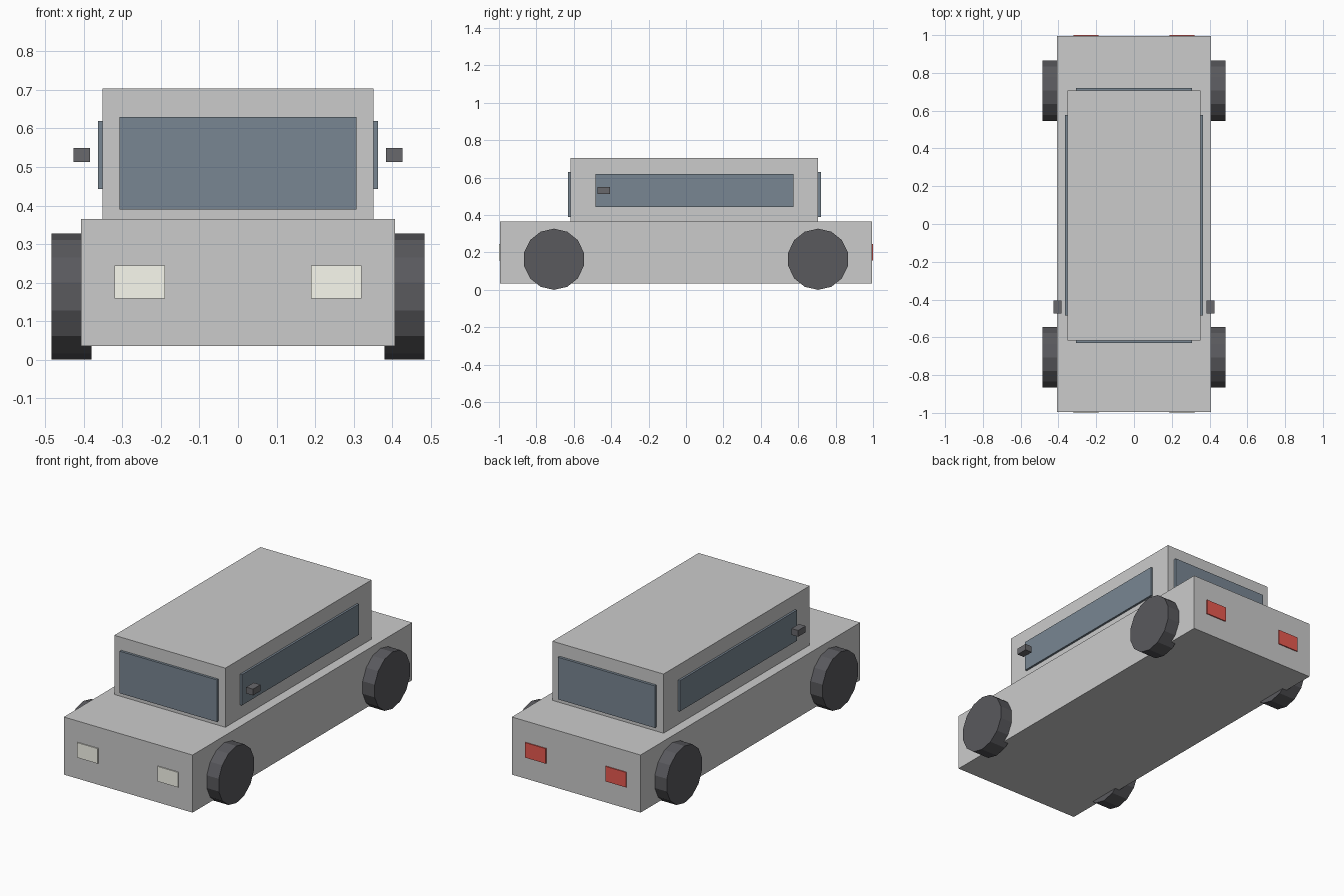
import bpy
import math

if "Cube" in bpy.data.objects:
    bpy.data.objects.remove(bpy.data.objects["Cube"])


def material(name, rgb):
    mat = bpy.data.materials.new(name)
    mat.diffuse_color = (*rgb, 1)
    mat.use_nodes = True
    mat.node_tree.nodes["Principled BSDF"].inputs["Base Color"].default_value = mat.diffuse_color
    return mat


glass = material("glass", (0.19, 0.24, 0.29))
rubber = material("rubber", (0.1, 0.1, 0.11))
trim = material("dark_trim", (0.14, 0.14, 0.15))
lamp_white = material("lamp_white", (0.95, 0.95, 0.86))
lamp_red = material("lamp_red", (0.8, 0.1, 0.08))


def box(name, x, y, z, mat=None):
    """Box spanning the given (min, max) ranges."""
    bpy.ops.mesh.primitive_cube_add(size=1, location=[sum(r) / 2 for r in (x, y, z)])
    ob = bpy.context.object
    ob.name = name
    ob.scale = [r[1] - r[0] for r in (x, y, z)]
    bpy.ops.object.transform_apply(location=False, rotation=False, scale=True)
    if mat:
        ob.data.materials.append(mat)
    return ob


def side_pair(name, x, y, z, mat):
    """The same box on the right and left side."""
    box("right_" + name, x, y, z, mat)
    box("left_" + name, (-x[1], -x[0]), y, z, mat)


# Lower body and cabin
box("lower_body", (-0.408, 0.408), (-0.994, 0.994), (0.035, 0.365))
box("cabin", (-0.352, 0.352), (-0.617, 0.706), (0.365, 0.704))

# Windows, standing slightly proud of the cabin
box("windshield", (-0.308, 0.308), (-0.631, -0.604), (0.389, 0.63), glass)
box("rear_window", (-0.308, 0.308), (0.694, 0.721), (0.389, 0.63), glass)
side_pair("side_window", (0.339, 0.364), (-0.485, 0.576), (0.443, 0.619), glass)

# Door mirrors
side_pair("mirror", (0.384, 0.427), (-0.474, -0.406), (0.513, 0.549), trim)

# Headlights and tail lights
side_pair("headlight", (0.189, 0.32), (-1.0, -0.982), (0.158, 0.244), lamp_white)
side_pair("tail_light", (0.189, 0.32), (0.982, 1.0), (0.158, 0.244), lamp_red)

# Wheels: 14-sided, with a corner pointing straight down
RADIUS = 0.1635
for side, sx in (("left", -1), ("right", 1)):
    for end, y in (("front", -0.706), ("rear", 0.706)):
        bpy.ops.mesh.primitive_cylinder_add(vertices=14, radius=RADIUS, depth=0.104)
        wheel = bpy.context.object
        wheel.name = f"{end}_{side}_wheel"
        wheel.rotation_euler = (math.pi / 2, 0, math.pi / 2)
        wheel.location = (sx * 0.432, y, RADIUS)
        wheel.data.materials.append(rubber)
